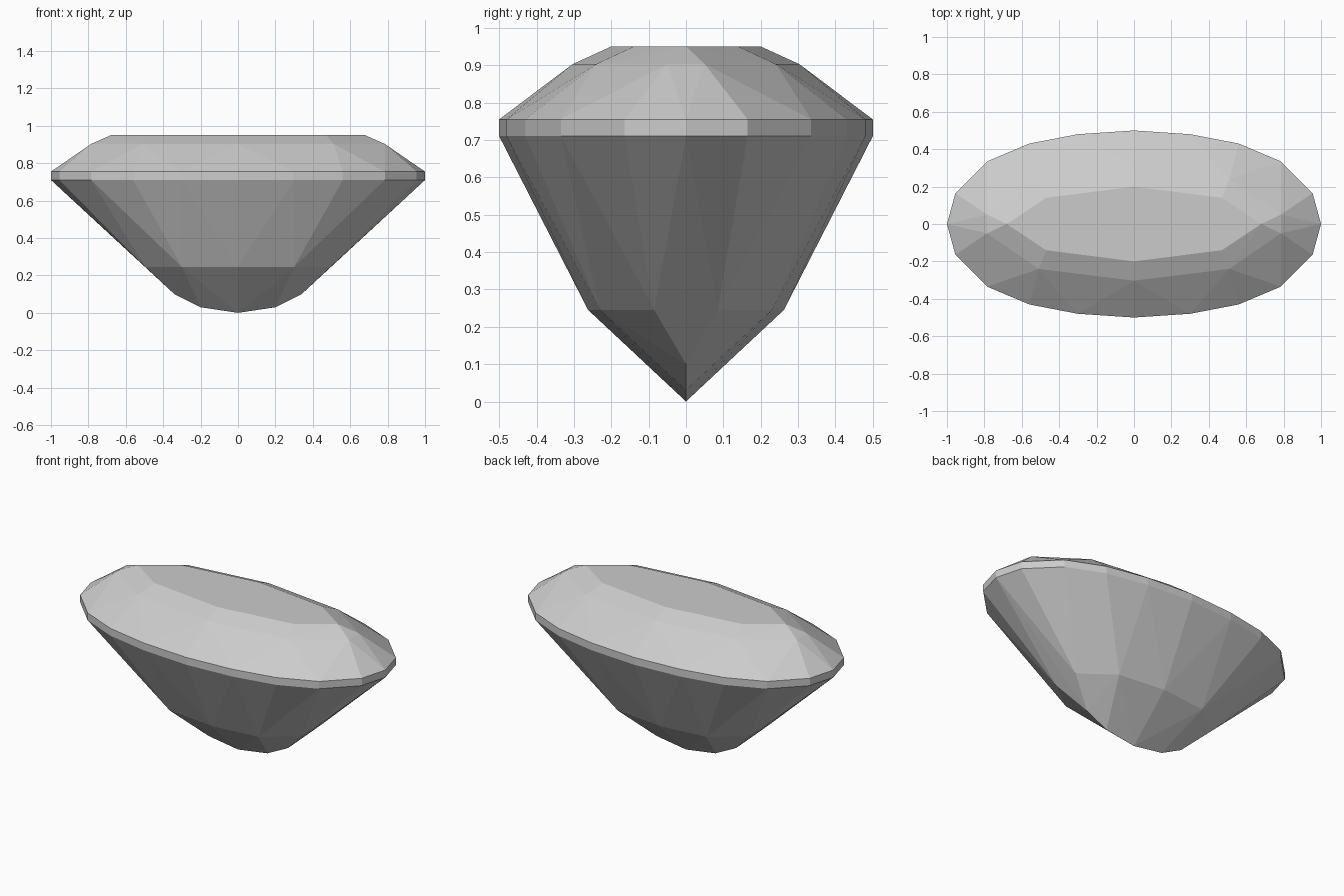
import bpy
import bmesh

cube = bpy.data.objects.get("Cube")
if cube:
    bpy.data.objects.remove(cube, do_unlink=True)

# One grey for the whole stone
grey = bpy.data.materials.new("stone grey")
grey.use_nodes = True
colour = (0.6, 0.6, 0.6, 1)
grey.diffuse_color = colour
grey.node_tree.nodes["Principled BSDF"].inputs["Base Color"].default_value = colour


def mirrored(quarter, z):
    """Mirror one quarter of an outline into a full ring at height z."""
    return {(sx * x, sy * y, z) for x, y in quarter for sx in (1, -1) for sy in (1, -1)}


# Quarter outlines, from the long tip to the broad side
girdle = [(1, 0), (0.955, 0.165), (0.785, 0.335), (0.56, 0.43), (0.3, 0.48), (0, 0.5)]
table = [(0.68, 0), (0.47, 0.14), (0, 0.2)]
crown = [(0.785, 0.05), (0.51, 0.24), (0, 0.303)]
pavilion = [(0.495, 0.085), (0.3, 0.23), (0, 0.262)]

points = set()
points |= mirrored(table, 0.95)
points |= mirrored(crown, 0.903)
points |= mirrored(girdle, 0.755)
points |= mirrored(girdle, 0.71)
points |= mirrored(pavilion, 0.245)

# Keel along the bottom
for x, z in [(0.34, 0.1), (0.2, 0.03), (0, 0)]:
    points |= mirrored([(x, 0)], z)

# The cut stone is the convex skin around all the facet corners
bm = bmesh.new()
for p in sorted(points):
    bm.verts.new(p)
bmesh.ops.convex_hull(bm, input=bm.verts[:])
bmesh.ops.dissolve_limit(bm, angle_limit=0.01, verts=bm.verts[:], edges=bm.edges[:])
bmesh.ops.recalc_face_normals(bm, faces=bm.faces[:])

mesh = bpy.data.meshes.new("oval_gem")
bm.to_mesh(mesh)
bm.free()
mesh.materials.append(grey)
gem = bpy.data.objects.new("oval_gem", mesh)
bpy.context.collection.objects.link(gem)
